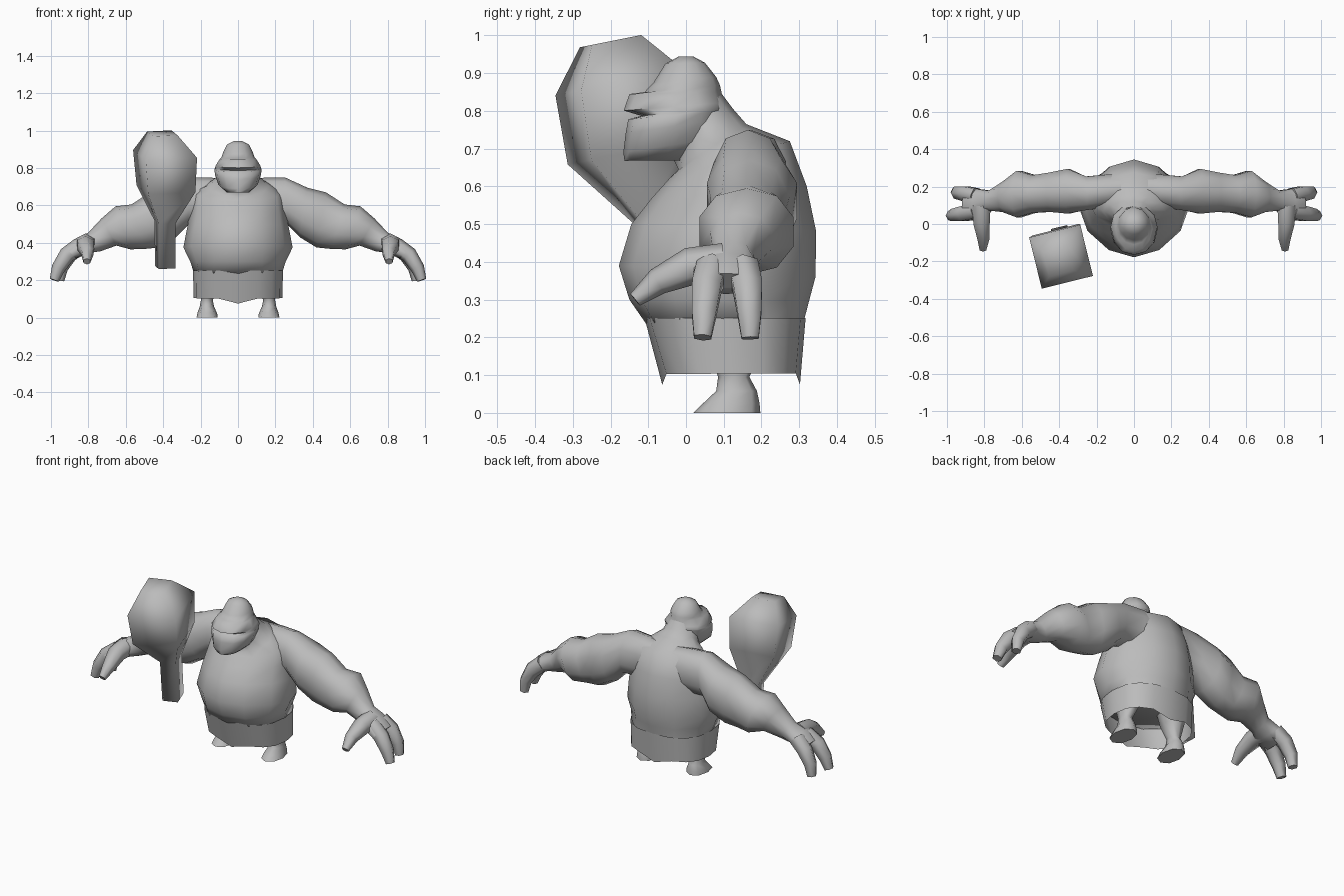
import bpy, bmesh, math
from mathutils import Vector

grey = bpy.data.materials.new("plain_grey")
grey.diffuse_color = (0.5, 0.5, 0.5, 1)


def loft(name, rings, caps=(True, True), angle=75, mirror=False):
    """Skin a list of point rings into one smooth-shaded object."""
    bm = bmesh.new()
    vs = [[bm.verts.new(p) for p in r] for r in rings]
    n = len(vs[0])
    for a, b in zip(vs, vs[1:]):
        for i in range(n):
            j = (i + 1) % n
            bm.faces.new((a[i], a[j], b[j], b[i]))
    if caps[0]:
        bm.faces.new(vs[0][::-1])
    if caps[1]:
        bm.faces.new(vs[-1])
    bmesh.ops.recalc_face_normals(bm, faces=bm.faces)
    me = bpy.data.meshes.new(name)
    bm.to_mesh(me)
    bm.free()
    me.materials.append(grey)
    me.polygons.foreach_set("use_smooth", [True] * len(me.polygons))
    me.set_sharp_from_angle(angle=math.radians(angle))
    ob = bpy.data.objects.new(name, me)
    bpy.context.collection.objects.link(ob)
    if mirror:
        ob.modifiers.new("mirror", 'MIRROR').use_mirror_merge = False
    return ob


def spow(v, p):
    return math.copysign(abs(v) ** p, v)


def oval(a, b, side, n=12, p=0.9):
    """Ring whose opposite points are a and b, widened along side."""
    a, b, side = Vector(a), Vector(b), Vector(side)
    c, u = (a + b) / 2, (a - b) / 2
    return [c + u * spow(math.cos(t), p) + side * spow(math.sin(t), p)
            for t in (2 * math.pi * i / n for i in range(n))]


def body_ring(yf, zf, yb, zb, hx, p=1.12):
    return oval((0, yf, zf), (0, yb, zb), (hx, 0, 0), p=p)


def tube(name, path, n=6):
    """Tapered limb through (x, y, z, radius) points, mirrored."""
    pts = [Vector(p[:3]) for p in path]
    rings = []
    for i, p in enumerate(pts):
        d = (pts[min(i + 1, len(pts) - 1)] - pts[max(i - 1, 0)]).normalized()
        u = d.cross(Vector((0, 1, 0)) if abs(d.y) < 0.6 else Vector((1, 0, 0))).normalized()
        r = path[i][3]
        rings.append(oval(p + u * r, p - u * r, d.cross(u) * r, n))
    loft(name, rings, mirror=True)


# Torso, belly and neck
loft("torso", [body_ring(*r) for r in (
    (-.105, .235, .31, .235, .235, .85), (-.15, .30, .327, .30, .255, 1),
    (-.178, .39, .343, .36, .292), (-.145, .50, .345, .48, .27),
    (-.09, .57, .32, .60, .255), (-.045, .62, .275, .72, .24),
    (-.02, .645, .16, .765, .165), (-.032, .67, .125, .805, .11),
    (-.04, .74, .095, .845, .09))])

# Head with jaw, lips and brow
loft("head", [body_ring(*r) for r in (
    (-.163, .668, .05, .67, .06, .9), (-.166, .69, .09, .73, .105, .9),
    (-.16, .74, .10, .78, .122, .9), (-.153, .778, .10, .80, .126, .9),
    (-.118, .787, .10, .808, .124, .9), (-.165, .801, .10, .822, .12, .95),
    (-.15, .845, .094, .85, .098, 1.1), (-.11, .85, .09, .868, .088, 1),
    (-.086, .875, .08, .89, .08, 1),
    (-.055, .925, .05, .928, .058, 1), (-.02, .944, .02, .944, .022, 1))])

# Arms and palms: top x, z, bottom x, z, front y, back y
arm = ((.02, .74, .02, .53, .11, .27), (.14, .748, .16, .50, .085, .268),
       (.25, .75, .27, .49, .07, .258),
       (.37, .695, .33, .43, .05, .30), (.47, .67, .42, .375, .06, .28),
       (.57, .605, .50, .367, .055, .265), (.655, .595, .575, .365, .03, .29),
       (.73, .53, .65, .385, .06, .23), (.80, .455, .735, .355, .07, .18),
       (.865, .425, .80, .345, .02, .19), (.92, .37, .865, .315, .013, .20))
loft("arms", [oval((xt, (f + b) / 2, zt), (xb, (f + b) / 2, zb), (0, (b - f) / 2, 0), 10)
              for xt, zt, xb, zb, f, b in arm], mirror=True)

# Fingers and thumbs
tube("front_finger", ((.845, .07, .385, .046), (.915, .055, .335, .044),
                      (.96, .048, .265, .037), (.982, .044, .20, .026)))
tube("back_finger", ((.845, .15, .385, .046), (.905, .163, .335, .044),
                     (.945, .168, .265, .036), (.955, .17, .198, .026)))
tube("thumb", ((.815, .10, .395, .055), (.815, .01, .388, .05),
               (.805, -.075, .348, .036), (.808, -.135, .30, .02)))

# Wrapped skirt, open below, dipping to a point at front and back
top = oval((0, -.11, .252), (0, .317, .252), (.24, 0, 0), 16, .8)
hem = oval((0, -.063, .103), (0, .302, .105), (.238, 0, 0), 16, .8)
for i in (0, 8):
    hem[i].z = .075
loft("skirt", [top, hem], caps=(False, False))

# Legs and feet: z, front y, back y, inner x, outer x
leg = ((0, .02, .197, .108, .222), (.025, .045, .195, .112, .217),
       (.058, .08, .188, .128, .205), (.095, .085, .168, .135, .198),
       (.17, .06, .20, .10, .21), (.26, .05, .22, .07, .215))
loft("legs", [oval(((a + b) / 2, f, z), ((a + b) / 2, k, z), ((b - a) / 2, 0, 0), 8)
              for z, f, k, a, b in leg], mirror=True)

# Square club, leaning forward: centre x, y, z, half width
rings = []
for cx, cy, cz, h in ((-.39, -.06, .27, .045), (-.39, -.08, .51, .046),
                      (-.385, -.156, .69, .13), (-.39, -.175, .875, .141),
                      (-.405, -.20, .985, .067)):
    ring = []
    for k in range(4):
        t = math.radians(14 + 45 + 90 * k)
        x, y = h * 1.414 * math.cos(t), h * 1.414 * math.sin(t)
        ring.append((cx + x, cy + y, cz + .2 * y))
    rings.append(ring)
loft("club", rings, angle=110)
